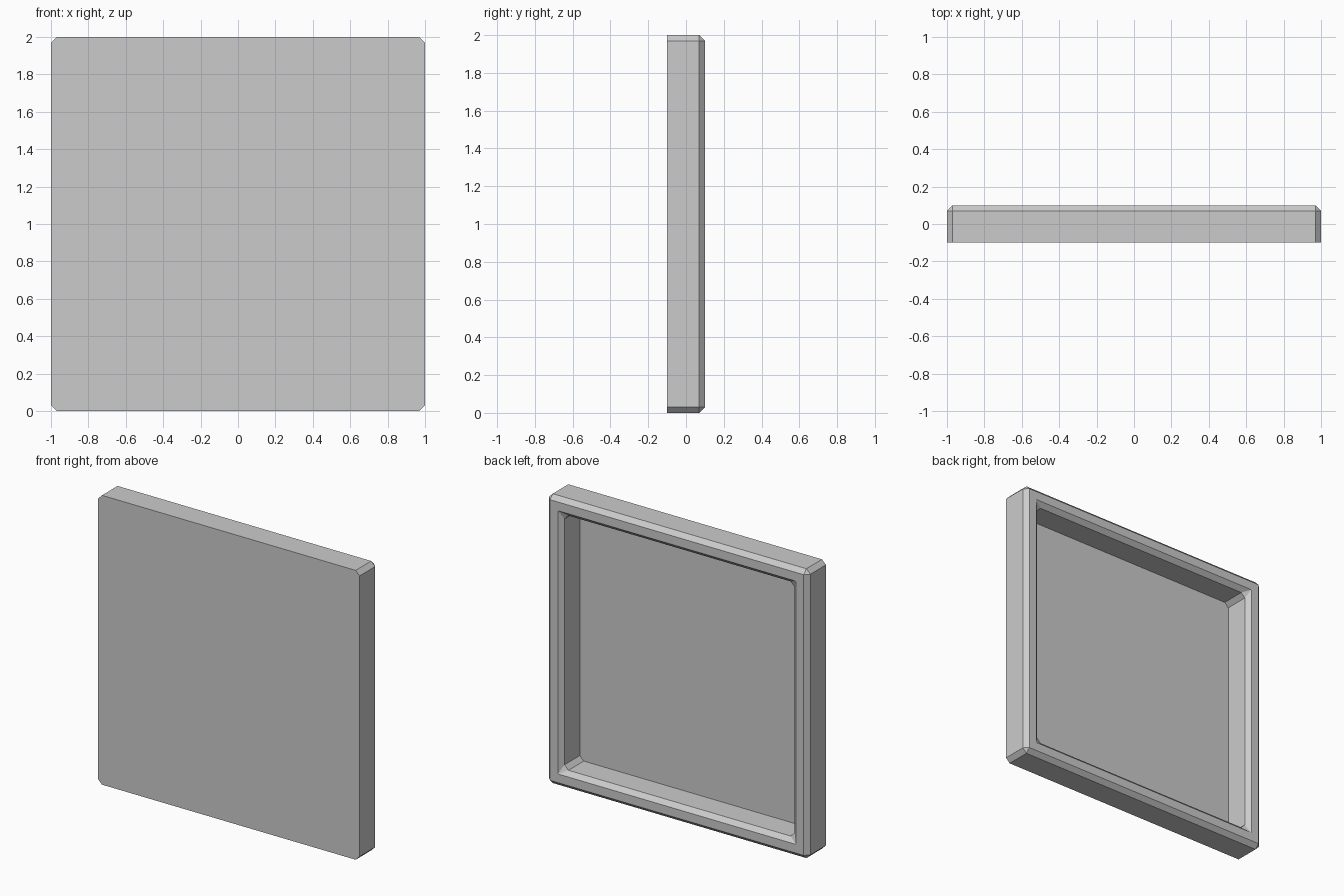
import bpy, bmesh

# Start clean
cube = bpy.data.objects.get("Cube")
if cube:
    bpy.data.objects.remove(cube, do_unlink=True)

# Plain grey material
grey = bpy.data.materials.new("plain_grey")
grey.use_nodes = True
colour = (0.6, 0.6, 0.6, 1.0)
grey.diffuse_color = colour
grey.node_tree.nodes["Principled BSDF"].inputs["Base Color"].default_value = colour

BEVEL = 0.03


def square_ring(bm, half, cut, y):
    """Upright square ring with its four corners cut off by `cut`."""
    a, b = half, half - cut
    outline = [(a, -b), (a, b), (b, a), (-b, a), (-a, b), (-a, -b), (-b, -a), (b, -a)]
    return [bm.verts.new((x, y, z + 1.0)) for x, z in outline]


# Sections run from the front face, around the raised rim, down to the recess floor
sections = [
    (1.00, BEVEL, -0.10),   # front outline
    (1.00, BEVEL, 0.07),    # outer wall
    (0.97, 0.0, 0.10),      # outer edge of rim
    (0.91, 0.0, 0.10),      # inner edge of rim
    (0.88, BEVEL, 0.07),    # top of recess wall
    (0.88, BEVEL, -0.097),  # recess floor
]

bm = bmesh.new()
rings = [square_ring(bm, *s) for s in sections]
for r0, r1 in zip(rings, rings[1:]):
    for i in range(8):
        j = (i + 1) % 8
        bm.faces.new((r0[i], r0[j], r1[j], r1[i]))
bm.faces.new(rings[0])    # front face
bm.faces.new(rings[-1])   # recess floor

# Sharp rim corners collapse to single points
bmesh.ops.remove_doubles(bm, verts=bm.verts[:], dist=0.0005)
bmesh.ops.recalc_face_normals(bm, faces=bm.faces[:])

mesh = bpy.data.meshes.new("panel_tray")
bm.to_mesh(mesh)
bm.free()
mesh.materials.append(grey)
panel = bpy.data.objects.new("panel_tray", mesh)
bpy.context.collection.objects.link(panel)
